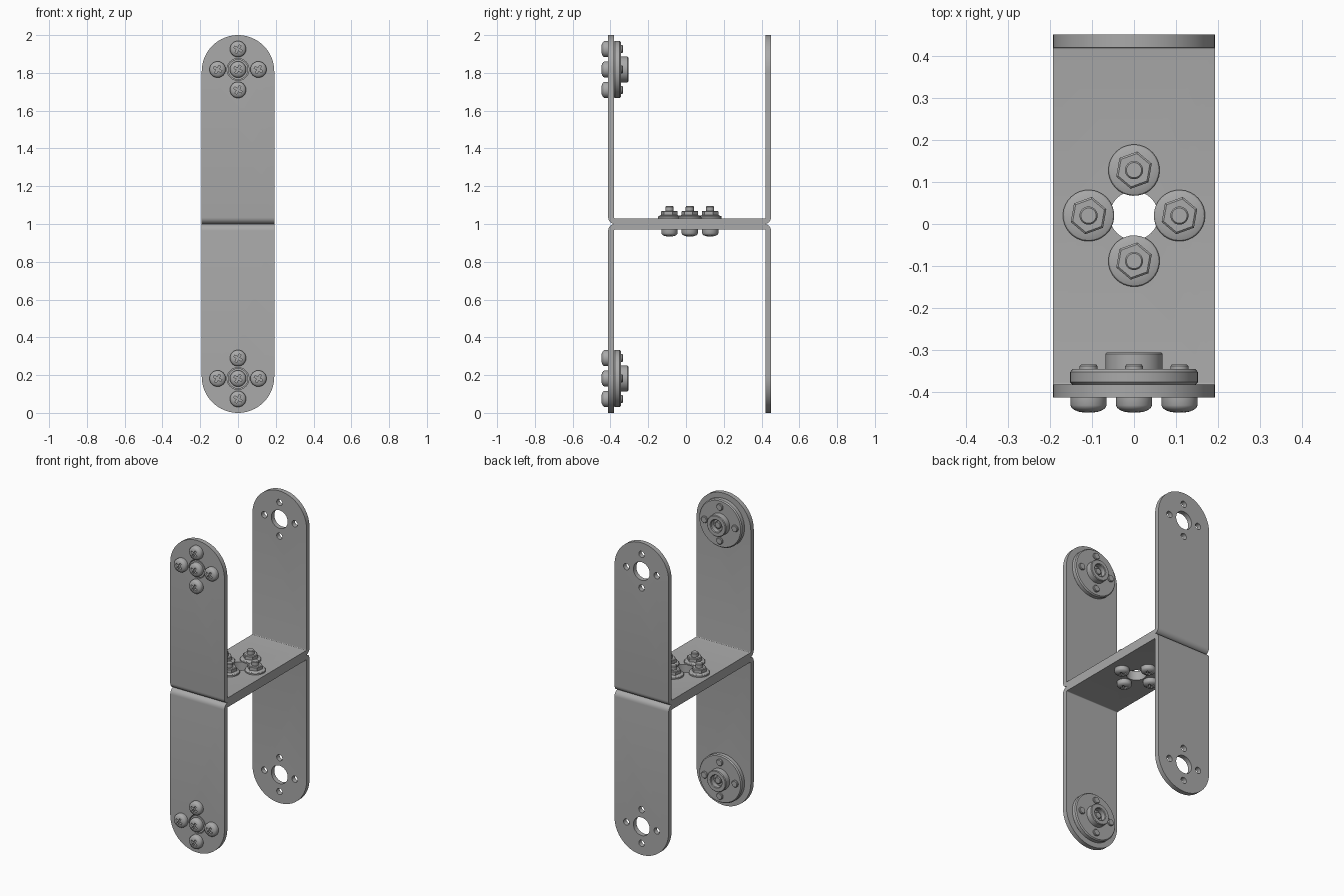
import bpy, bmesh
from math import cos, sin, pi, radians
from mathutils import Matrix, Vector

if "Cube" in bpy.data.objects:
    bpy.data.objects.remove(bpy.data.objects["Cube"])

W, T = 0.192, 0.03            # half width and sheet thickness
FRONT, BACK = -0.412, 0.45    # outer faces of the two arms
MID = 0.02                    # depth of the floor hole pattern
ARM = 0.818                   # height of the arm hole pattern above the floor
RING = 0.108                  # bolt circle radius
CROSS = [(RING, 0), (-RING, 0), (0, RING), (0, -RING)]

steel = bpy.data.materials.new("grey steel")
steel.use_nodes = True
GREY = (0.40, 0.40, 0.40, 1)
steel.diffuse_color = GREY
steel.node_tree.nodes["Principled BSDF"].inputs["Base Color"].default_value = GREY


def make_object(name, bm):
    bmesh.ops.recalc_face_normals(bm, faces=bm.faces)
    mesh = bpy.data.meshes.new(name)
    bm.to_mesh(mesh)
    bm.free()
    mesh.materials.append(steel)
    obj = bpy.data.objects.new(name, mesh)
    bpy.context.collection.objects.link(obj)
    return obj


def prism(bm, points, direction):
    """Extrude a closed outline of 3D points along a direction."""
    face = bm.faces.new([bm.verts.new(p) for p in points])
    grown = bmesh.ops.extrude_face_region(bm, geom=[face], use_keep_orig=True)
    moved = [g for g in grown["geom"] if isinstance(g, bmesh.types.BMVert)]
    bmesh.ops.translate(bm, verts=moved, vec=direction)


def lathe(bm, profile, sides=32):
    """Closed turned solid around z from (radius, height) pairs."""
    rings = []
    for r, h in profile:
        rings.append([bm.verts.new((r * cos(2 * pi * i / sides), r * sin(2 * pi * i / sides), h))
                      for i in range(sides)])
    for a, b in zip(rings, rings[1:]):
        for i in range(sides):
            j = (i + 1) % sides
            bm.faces.new((a[i], a[j], b[j], b[i]))
    bm.faces.new(rings[0])
    bm.faces.new(rings[-1])


def rod(bm, radius, centre, length, turn=None):
    matrix = Matrix.Translation(centre) @ (turn or Matrix())
    bmesh.ops.create_cone(bm, cap_ends=True, segments=32, radius1=radius,
                          radius2=radius, depth=length, matrix=matrix)


def cut(obj, cutter, operation):
    """Apply a boolean and discard the cutter."""
    cutter.hide_render = True
    mod = obj.modifiers.new("cut", 'BOOLEAN')
    mod.object, mod.operation, mod.solver = cutter, operation, 'EXACT'
    graph = bpy.context.evaluated_depsgraph_get()
    mesh = bpy.data.meshes.new_from_object(obj.evaluated_get(graph))
    obj.modifiers.clear()
    obj.data = mesh
    bpy.data.objects.remove(cutter)


def smooth(obj):
    bpy.ops.object.select_all(action='DESELECT')
    obj.select_set(True)
    bpy.context.view_layer.objects.active = obj
    bpy.ops.object.shade_smooth_by_angle(angle=radians(30))


def place(source, name, location, rotation=(0, 0, 0)):
    obj = bpy.data.objects.new(name, source.data)
    obj.location, obj.rotation_euler = location, rotation
    bpy.context.collection.objects.link(obj)


def corner(y, z, radius, start):
    angles = [start + i * pi / 12 for i in range(7)]
    return [(y + radius * cos(a), z + radius * sin(a)) for a in angles]


def bracket(name, side):
    # bent U-shaped strip
    bend, inner = 0.035, 0.005
    outline = [(FRONT, 1)] + corner(FRONT + bend, bend, bend, pi)
    outline += corner(BACK - bend, bend, bend, 1.5 * pi) + [(BACK, 1), (BACK - T, 1)]
    outline += corner(BACK - bend, bend, inner, 1.5 * pi)[::-1]
    outline += corner(FRONT + bend, bend, inner, pi)[::-1] + [(FRONT + T, 1)]
    bm = bmesh.new()
    prism(bm, [(-W, y, 1 + side * z) for y, z in outline], (2 * W, 0, 0))
    obj = make_object(name, bm)
    # rounded arm ends
    bm = bmesh.new()
    arc = [(W * cos(i * pi / 32), 1 - W + W * sin(i * pi / 32)) for i in range(33)]
    capsule = [(W, -0.2)] + arc + [(-W, -0.2)]
    prism(bm, [(x * 1.0001, -1, 1 + side * z) for x, z in capsule], (0, 2, 0))
    cut(obj, make_object("end_cutter", bm), 'INTERSECT')
    # hole patterns through arms and floor
    bm = bmesh.new()
    turn = Matrix.Rotation(pi / 2, 4, 'X')
    for a, b in CROSS + [(0, 0)]:
        radius = 0.02 if a or b else 0.058
        rod(bm, radius, Vector((a, 0, 1 + side * ARM + b)), 2, turn)
        rod(bm, radius, Vector((a, MID + b, 1)), 0.2)
    cut(obj, make_object("hole_cutter", bm), 'DIFFERENCE')
    smooth(obj)


def screw(name, length):
    # domed head below zero, shank above, cross recess in the head
    bm = bmesh.new()
    lathe(bm, [(0.012, -0.036), (0.024, -0.034), (0.034, -0.030), (0.040, -0.025),
               (0.043, -0.019), (0.043, 0), (0.0215, 0), (0.0215, length - 0.004),
               (0.018, length)])
    obj = make_object(name, bm)
    bm = bmesh.new()
    arm, half = 0.023, 0.0055
    plus = [(arm, -half), (arm, half), (half, half), (half, arm), (-half, arm), (-half, half),
            (-arm, half), (-arm, -half), (-half, -half), (-half, -arm), (half, -arm), (half, -half)]
    prism(bm, [(x, y, -0.06) for x, y in plus], (0, 0, 0.04))
    bmesh.ops.rotate(bm, verts=bm.verts, matrix=Matrix.Rotation(radians(30), 3, 'Z'))
    cut(obj, make_object("recess_cutter", bm), 'DIFFERENCE')
    smooth(obj)
    return obj


bracket("upper_bracket", 1)
bracket("lower_bracket", -1)

# round mounting discs with a bored hub, one per front arm end
bm = bmesh.new()
lathe(bm, [(0.054, 0), (0.054, T), (0.146, T), (0.152, T + 0.006), (0.152, 0.060),
           (0.146, 0.067), (0.068, 0.067), (0.068, 0.103), (0.064, 0.107),
           (0.042, 0.107), (0.038, 0.103), (0.038, 0.075)], 48)
disc = make_object("upper_mounting_disc", bm)
smooth(disc)
facing = (-pi / 2, 0, 0)
disc.location, disc.rotation_euler = (0, FRONT, 1 + ARM), facing
place(disc, "lower_mounting_disc", (0, FRONT, 1 - ARM), facing)

# screws through the front arms
arm_screw = screw("arm_screw", 0.078)
for side in (1, -1):
    for a, b in CROSS + [(0, 0)]:
        place(arm_screw, "arm_screw", (a, FRONT, 1 + side * ARM + b), facing)
hub_end = arm_screw
bpy.data.objects.remove(hub_end)

# threaded tip inside each hub bore
bm = bmesh.new()
lathe(bm, [(0.022, 0.07), (0.022, 0.088), (0.018, 0.092)])
tip = make_object("upper_hub_tip", bm)
smooth(tip)
tip.location, tip.rotation_euler = (0, FRONT, 1 + ARM), facing
place(tip, "lower_hub_tip", (0, FRONT, 1 - ARM), facing)

# flange nut: round flange, then a hexagon
bm = bmesh.new()
lathe(bm, [(0.061, 0), (0.061, 0.008), (0.058, 0.012), (0.044, 0.017)])
lathe(bm, [(0.045, 0.010), (0.045, 0.036), (0.040, 0.040)], 6)
bmesh.ops.rotate(bm, verts=bm.verts, matrix=Matrix.Rotation(radians(20), 3, 'Z'))
nut = make_object("floor_nut", bm)
smooth(nut)

# bolts joining the two brackets
bolt = screw("floor_bolt", 0.125)
for a, b in CROSS:
    place(bolt, "floor_bolt", (a, MID + b, 1 - T))
    place(nut, "floor_nut", (a, MID + b, 1 + T))
bpy.data.objects.remove(bolt)
bpy.data.objects.remove(nut)
